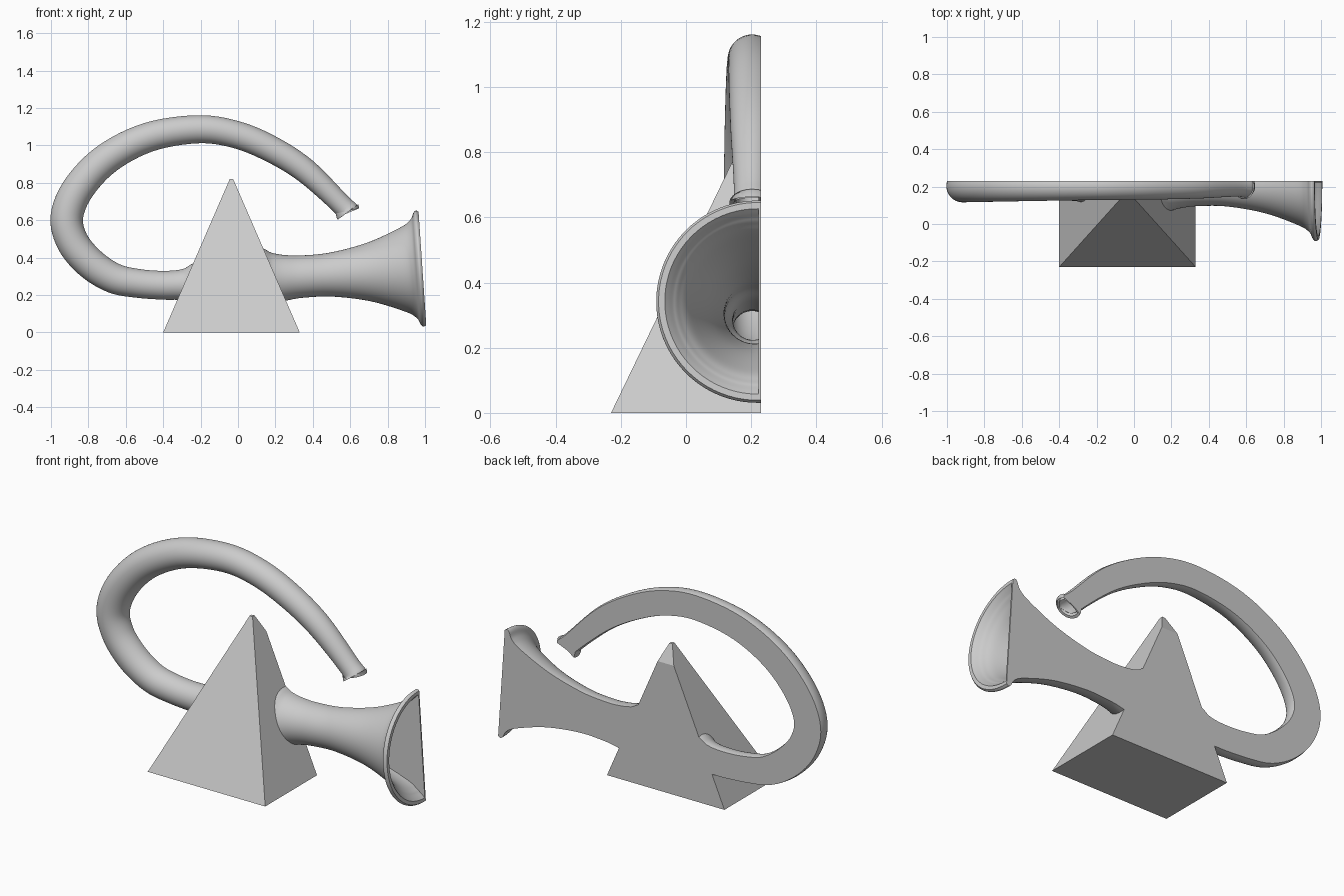
import bpy, bmesh
from math import cos, sin, acos, pi
from mathutils import Vector

if "Cube" in bpy.data.objects:
    bpy.data.objects.remove(bpy.data.objects["Cube"])

BACK = 0.23   # flat rear plane of the whole piece

# Curled pipe from the mouth end: x, z, radius
PIPE = [(.588, .644, .07), (.56, .676, .056), (.36, .865, .066), (.168, .985, .071),
        (-.02, 1.06, .073), (-.22, 1.086, .075), (-.48, 1.043, .079), (-.7, .93, .083),
        (-.85, .775, .086), (-.915, .62, .087), (-.885, .485, .086), (-.79, .37, .085),
        (-.665, .29, .081), (-.535, .262, .077), (-.4, .252, .077)]
# Straight horn out to the bell rim: x, radius, bore radius
BELL = [(-.29, .084, .06), (-.2, .12, .06), (.09, .175, .06), (.19, .138, .066),
        (.26, .121, .086), (.35, .113, .09), (.5, .118, .098), (.7, .157, .137),
        (.88, .225, .205), (.938, .263, .242), (.958, .3, .26), (.972, .311, .272),
        (.986, .304, .285)]
PATH = [(x, .203, z, r, r * .79) for x, z, r in PIPE]
PATH += [(x, .203 + .017 * max(x, 0), .275 + .068 * x, r, b) for x, r, b in BELL]
STEPS = 6


def smooth(points):
    """Catmull-Rom interpolation of any-width tuples."""
    p = [Vector(q) for q in points]
    p = [p[0] * 2 - p[1]] + p + [p[-1] * 2 - p[-2]]
    out = []
    for i in range(1, len(p) - 2):
        a, b, c, d = p[i - 1:i + 3]
        for k in range(STEPS):
            t = k / STEPS
            out.append(.5 * (2 * b + (c - a) * t + (2 * a - 5 * b + 4 * c - d) * t * t
                             + (3 * b - a - 3 * c + d) * t ** 3))
    return out + [p[-2]]


def ring(bm, samples, i, radius, cut, n=40):
    """Circle around the path, sliced flat at y = cut."""
    s = samples[i]
    d = samples[min(i + 1, len(samples) - 1)] - samples[max(i - 1, 0)]
    side = Vector((-d[2], 0, d[0])).normalized()
    a0 = acos(max(-.999, min(.999, (cut - s[1]) / radius)))
    verts = []
    for k in range(n):
        a = a0 + (2 * pi - 2 * a0) * k / (n - 1)
        co = Vector((s[0], s[1], s[2])) + side * (radius * sin(a))
        co.y += radius * cos(a)
        verts.append(bm.verts.new(co))
    return verts


def bridge(bm, r1, r2):
    n = len(r1)
    for k in range(n):
        j = (k + 1) % n
        bm.faces.new((r1[k], r1[j], r2[j], r2[k]))


def finish(bm, name):
    bmesh.ops.recalc_face_normals(bm, faces=bm.faces)
    me = bpy.data.meshes.new(name)
    bm.to_mesh(me)
    bm.free()
    ob = bpy.data.objects.new(name, me)
    bpy.context.collection.objects.link(ob)
    return ob


# Curled horn: outer skin out to the bell, then the bore back to the mouth
samples = smooth(PATH)
count = len(samples)
bm = bmesh.new()
rings = [ring(bm, samples, i, samples[i][3], BACK) for i in range(count)]
rings += [ring(bm, samples, i, samples[i][4], BACK - .008) for i in reversed(range(count))]
for a, b in zip(rings, rings[1:] + rings[:1]):
    bridge(bm, a, b)
horn = finish(bm, "horn")
bpy.context.view_layer.objects.active = horn
horn.select_set(True)
bpy.ops.object.shade_smooth_by_angle(angle=.7)

# Helper that clears the pyramid out of the horn's bore
bm = bmesh.new()
rings = [ring(bm, samples, i, (samples[i][3] + samples[i][4]) / 2, .4)
         for i in range(12 * STEPS, 22 * STEPS)]
for a, b in zip(rings, rings[1:]):
    bridge(bm, a, b)
bm.faces.new(rings[0])
bm.faces.new(rings[-1])
cutter = finish(bm, "bore_cutter")
cutter.hide_render = True
cutter.hide_viewport = True

# Pyramid stand, sliced flat at the back
bm = bmesh.new()
corners = ((-1, -1), (1, -1), (1, 1), (-1, 1))
bottom = [bm.verts.new((-.035 + .365 * u, .175 + .405 * v, 0)) for u, v in corners]
top = [bm.verts.new((-.035 + .009 * u, .175 + .009 * v, .82)) for u, v in corners]
bridge(bm, bottom, top)
bm.faces.new(bottom)
bm.faces.new(top)
bmesh.ops.bisect_plane(bm, geom=bm.verts[:] + bm.edges[:] + bm.faces[:],
                       plane_co=(0, BACK, 0), plane_no=(0, 1, 0), clear_outer=True)
bmesh.ops.holes_fill(bm, edges=[e for e in bm.edges if e.is_boundary])
pyramid = finish(bm, "pyramid_stand")
mod = pyramid.modifiers.new("bore", 'BOOLEAN')
mod.operation = 'DIFFERENCE'
mod.solver = 'EXACT'
mod.object = cutter
